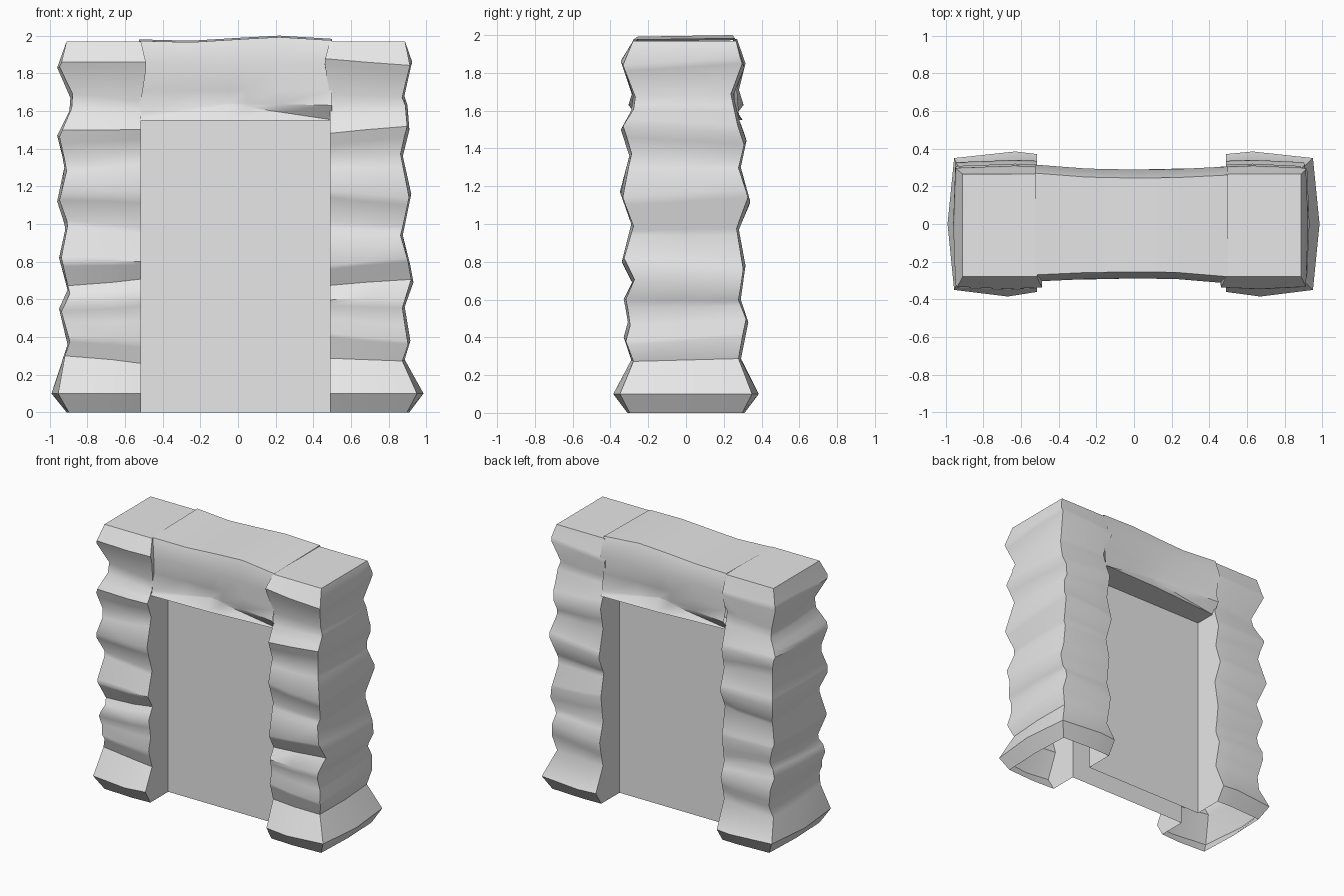
import bpy, bmesh, math

if "Cube" in bpy.data.objects:
    bpy.data.objects.remove(bpy.data.objects["Cube"])

stone = bpy.data.materials.new("grey stone")
stone.diffuse_color = (0.8, 0.8, 0.8, 1)
stone.use_nodes = True
stone.node_tree.nodes["Principled BSDF"].inputs["Base Color"].default_value = stone.diffuse_color

PANEL_Y = 0.09          # half thickness of the filled doorway
LEFT, RIGHT = -0.515, 0.488   # inner jamb positions


def interp(table, t):
    """Linear interpolation in a list of (position, value) pairs."""
    if t <= table[0][0]:
        return table[0][1]
    for (a, va), (b, vb) in zip(table, table[1:]):
        if t <= b:
            return va + (vb - va) * (t - a) / (b - a)
    return table[-1][1]


def loft(name, rows, closed=False, caps=()):
    """Skin a grid of points; caps lists the rows to fill with a face."""
    bm = bmesh.new()
    grid = [[bm.verts.new(p) for p in row] for row in rows]
    n = len(rows[0])
    for a, b in zip(grid, grid[1:]):
        for i in range(n if closed else n - 1):
            j = (i + 1) % n
            bm.faces.new((a[i], a[j], b[j], b[i]))
    for c in caps:
        bm.faces.new(grid[c])
    bmesh.ops.recalc_face_normals(bm, faces=bm.faces)
    mesh = bpy.data.meshes.new(name)
    bm.to_mesh(mesh)
    bm.free()
    ob = bpy.data.objects.new(name, mesh)
    bpy.context.collection.objects.link(ob)
    mesh.materials.append(stone)
    bpy.ops.object.select_all(action='DESELECT')
    ob.select_set(True)
    bpy.context.view_layer.objects.active = ob
    bpy.ops.object.shade_smooth_by_angle(angle=math.radians(42))
    return ob


# Rough-hewn profiles: (height, distance from the centre)
left_side = [(0, .91), (.1, .99), (.36, .905), (.55, .95), (.65, .905), (.82, .95),
             (.98, .915), (1.12, .96), (1.31, .92), (1.47, .96), (1.6, .895),
             (1.67, .89), (1.83, .96), (1.97, .91)]
right_side = [(0, .91), (.1, .985), (.28, .885), (.38, .915), (.56, .885), (.7, .935),
              (.94, .875), (1.16, .92), (1.36, .875), (1.5, .91), (1.63, .90),
              (1.69, .88), (1.86, .925), (1.975, .885)]
front = [(0, .31), (.1, .385), (.28, .29), (.4, .33), (.49, .305), (.6, .33),
         (.69, .285), (.8, .34), (1.0, .29), (1.17, .35), (1.36, .30), (1.5, .345),
         (1.6, .29), (1.68, .28), (1.86, .345), (1.97, .28)]
back = [(0, .31), (.1, .385), (.28, .29), (.48, .33), (.6, .29), (.78, .315),
        (.97, .28), (1.12, .34), (1.3, .29), (1.44, .32), (1.54, .285), (1.68, .25),
        (1.83, .31), (1.97, .265)]


def pillar(name, s, side, jamb):
    """Hollow pillar, open below and towards the doorway filling."""
    heights = sorted({round(z, 2) for t in (side, front, back) for z, _ in t})
    merged = [heights[0]]
    for z in heights[1:]:
        if z - merged[-1] > 0.015:
            merged.append(z)
    rows = []
    for z in merged:
        x, yf, yb = interp(side, z), interp(front, z), interp(back, z)
        edge = 0.035 if z == 0.1 else 0.012   # corners sit back from the bulge
        if z > 1.9:
            edge = 0.0
        inner = jamb
        if z > 1.7:                           # cap stone swells over the lintel
            inner = jamb - s * 0.03 * max(0, 1 - abs(z - 1.84) / 0.13)
        tilt = 0.02 * math.sin(9 * z + s) if 0.15 < z < 1.9 else 0
        pts = [(inner, -PANEL_Y, z),
               (inner, -yf + edge * .7, z - tilt),
               (s * .67, -yf, z),
               (s * (x - edge), -yf + edge, z + tilt),
               (s * x, 0, z),
               (s * (x - edge), yb - edge, z - tilt),
               (s * .63, yb, z),
               (inner, yb - edge * .4, z + tilt),
               (inner, PANEL_Y, z)]
        rows.append(pts)
    return loft(name, rows, caps=(len(rows) - 1,))


pillar("left_pillar", -1, left_side, LEFT)
pillar("right_pillar", 1, right_side, RIGHT)

# Lintel: weathered section that changes along x, the back is the front turned round
under_y = [(-.5, .30), (-.05, .29), (.5, .25)]
ridge_z = [(-.5, 1.56), (-.05, 1.635), (.5, 1.553)]
ridge_y = [(-.5, .285), (-.05, .25), (.5, .245)]
lip_z = [(-.5, 1.58), (-.05, 1.642), (.5, 1.63)]
lip_y = [(-.5, .28), (-.05, .245), (.5, .305)]
top_z = [(-.5, 1.972), (-.25, 1.965), (.05, 1.983), (.22, 1.992), (.5, 1.975)]
top_y = [(-.5, .27), (-.2, .255), (.2, .255), (.5, .28)]


def lintel_face(x):
    """Half section from the doorway filling outwards and up: (depth, height)."""
    return [(PANEL_Y, 1.55), (interp(under_y, x), 1.55),
            (interp(ridge_y, x), interp(ridge_z, x)),
            (interp(lip_y, x), interp(lip_z, x)),
            (interp(top_y, x), 1.71),
            (interp(top_y, x) + .035, 1.85)]


rows = []
for x in (LEFT - .01, -.25, -.05, .05, .22, RIGHT + .01):
    z = interp(top_z, x)
    f = [(x, -d, h) for d, h in lintel_face(x)] + [(x, -interp(top_y, x), z)]
    b = [(x, d, h) for d, h in lintel_face(-x)] + [(x, interp(top_y, -x) - .01, z + .008)]
    rows.append(f + b[::-1])
loft("lintel", rows)

# Doorway filling: a flat sheet on each side
for name, y in (("front_panel", -PANEL_Y), ("back_panel", PANEL_Y)):
    loft(name, [[(LEFT, y, z), (RIGHT, y, z)] for z in (0, 1.551)])
